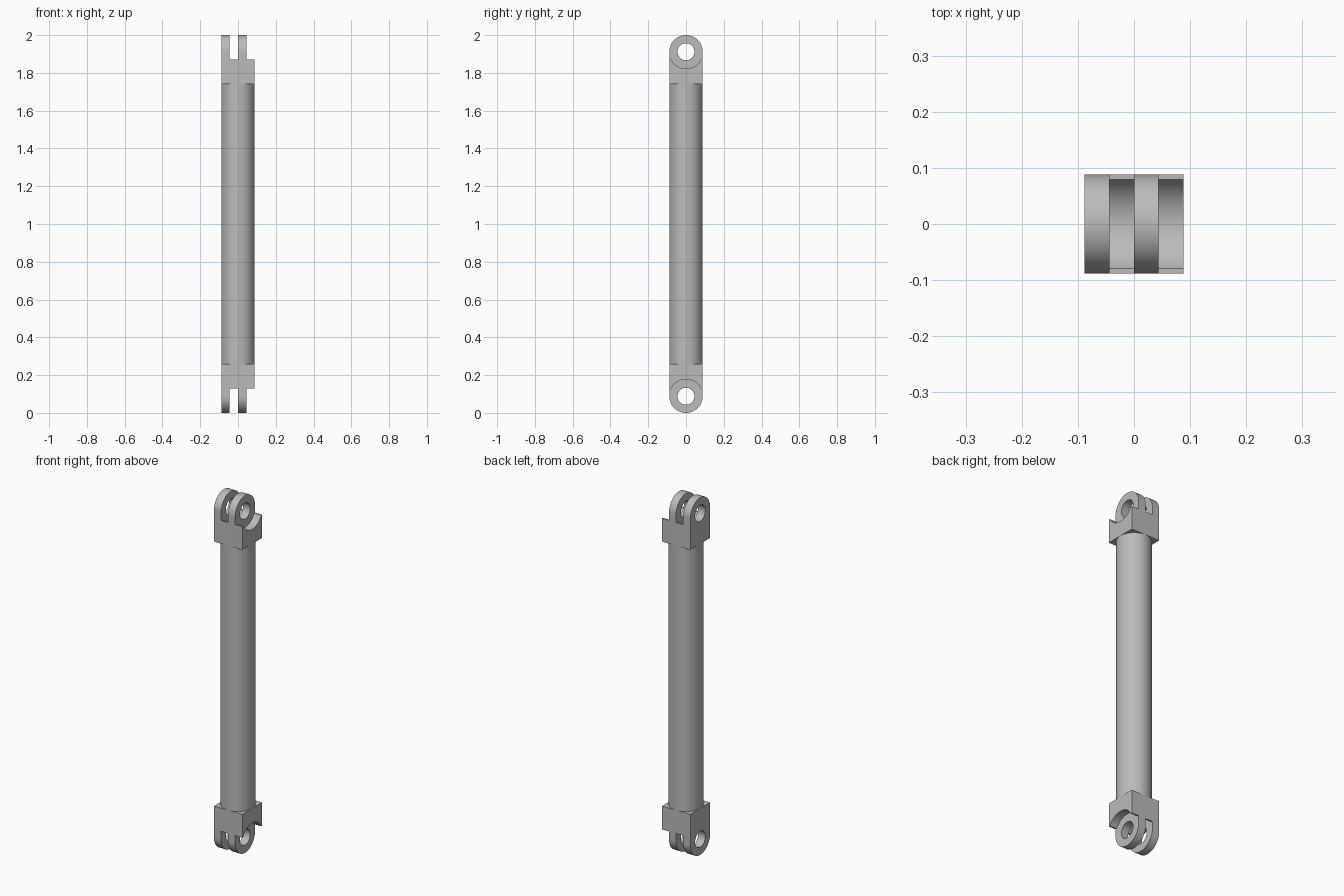
import bpy, bmesh
from math import sin, cos, pi, asin

if "Cube" in bpy.data.objects:
    bpy.data.objects.remove(bpy.data.objects["Cube"], do_unlink=True)

HALF = 0.088      # half width of the end fittings
PIN = 0.912       # pin axis height above the middle
BASE = 0.74       # inner end of each fitting
SHOULDER = 0.87   # top of the block between the lugs
SCOOP = 0.09      # clearance radius cut into the block
HOLE = 0.045

metal = bpy.data.materials.new("grey_metal")
metal.use_nodes = True
colour = (0.5, 0.5, 0.5, 1)
metal.diffuse_color = colour
metal.node_tree.nodes["Principled BSDF"].inputs["Base Color"].default_value = colour


def arc(radius, start, end, steps):
    """Arc around the pin axis in the y-z plane."""
    angles = [start + (end - start) * i / steps for i in range(steps + 1)]
    return [(radius * cos(a), PIN + radius * sin(a)) for a in angles]


def prism(name, profile, x0, x1):
    """Extrude a y-z profile along x, origin at the middle of the rod."""
    bm = bmesh.new()
    face = bm.faces.new([bm.verts.new((x0, y, z)) for y, z in profile])
    new = bmesh.ops.extrude_face_region(bm, geom=[face])["geom"]
    bmesh.ops.translate(bm, vec=(x1 - x0, 0, 0),
                        verts=[v for v in new if isinstance(v, bmesh.types.BMVert)])
    bmesh.ops.recalc_face_normals(bm, faces=bm.faces)
    mesh = bpy.data.meshes.new(name)
    bm.to_mesh(mesh)
    bm.free()
    obj = bpy.data.objects.new(name, mesh)
    obj.location.z = 1
    bpy.context.collection.objects.link(obj)
    mesh.materials.append(metal)
    return obj


def activate(obj):
    bpy.ops.object.select_all(action='DESELECT')
    obj.select_set(True)
    bpy.context.view_layer.objects.active = obj


# Round shaft
bpy.ops.mesh.primitive_cylinder_add(vertices=64, radius=HALF, depth=2 * BASE, location=(0, 0, 1))
shaft = bpy.context.object
shaft.name = "shaft"
shaft.data.materials.append(metal)
bpy.ops.object.shade_smooth_by_angle()

# End fittings: rounded block, then slots and pin hole cut away
fittings = prism("end_fittings", [(-HALF, BASE), (HALF, BASE)] + arc(HALF, 0, pi, 32), -HALF, HALF)
dip = asin((PIN - SHOULDER) / SCOOP)
slot = ([(0.12, 1.1), (-0.12, 1.1), (-0.12, SHOULDER)]
        + arc(SCOOP, pi + dip, 2 * pi - dip, 28) + [(0.12, SHOULDER)])
cutters = [
    prism("middle_slot_cutter", slot, -HALF / 2, 0),
    prism("side_slot_cutter", slot, HALF / 2, 0.12),
    prism("pin_hole_cutter", arc(HOLE, 0, 2 * pi, 40)[:-1], -0.12, 0.12),
]
activate(fittings)
for cutter in cutters:
    cutter.hide_render = True
    mod = fittings.modifiers.new(cutter.name, 'BOOLEAN')
    mod.operation = 'DIFFERENCE'
    mod.solver = 'EXACT'
    mod.object = cutter
    bpy.ops.object.modifier_apply(modifier=mod.name)
for cutter in cutters:
    bpy.data.objects.remove(cutter, do_unlink=True)

# Same fitting mirrored to the lower end
mirror = fittings.modifiers.new("lower_end", 'MIRROR')
mirror.use_axis = (False, False, True)
bpy.ops.object.modifier_apply(modifier=mirror.name)
bpy.ops.object.shade_smooth_by_angle()
